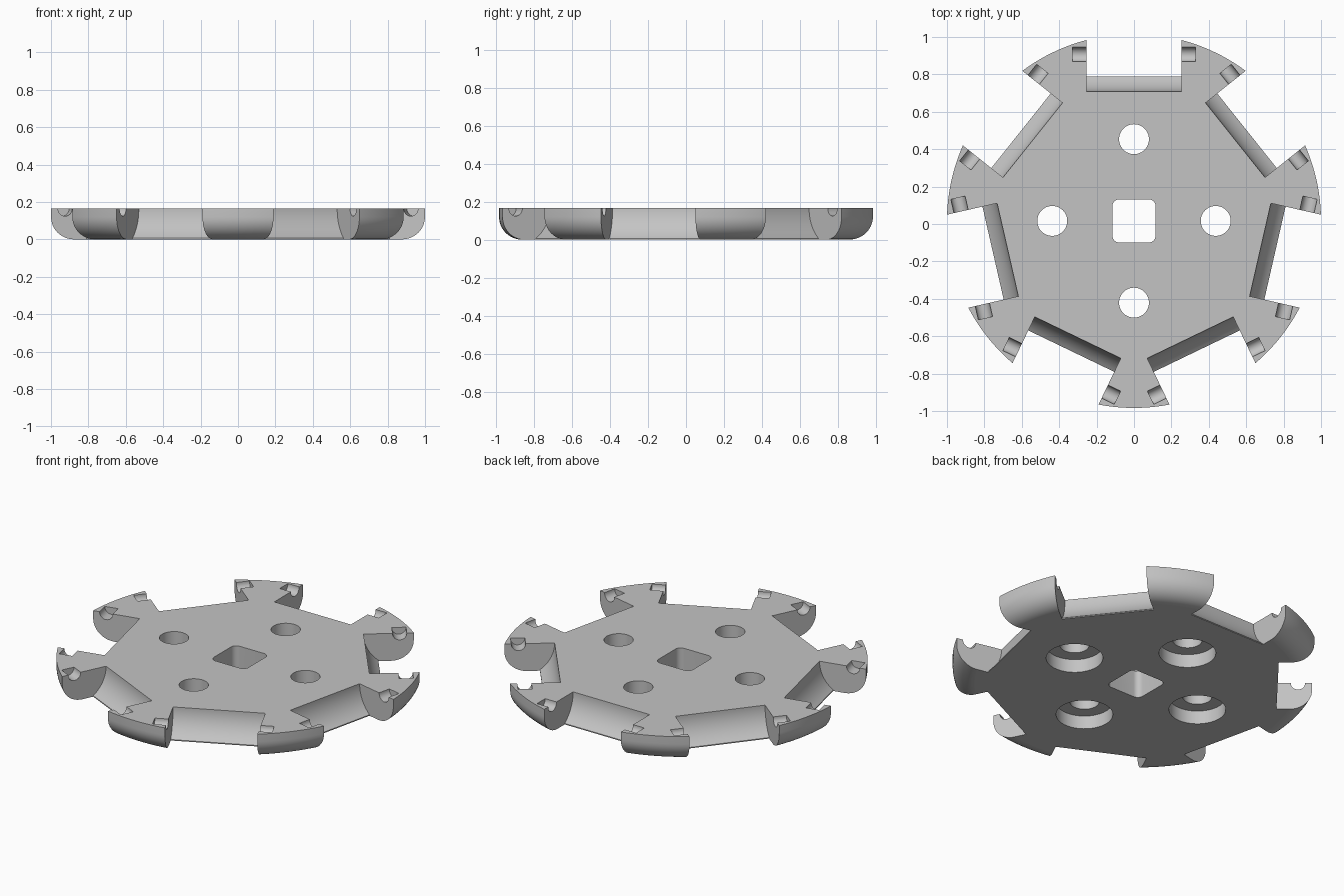
import bpy, bmesh
from math import pi, sin, cos, sqrt, radians
from mathutils import Matrix, Vector

old = bpy.data.objects.get("Cube")
if old:
    bpy.data.objects.remove(old, do_unlink=True)

H = 0.165          # plate thickness
R = 1.0            # outer radius
FILLET = 0.12      # rounding of the lower rim
ROLLERS = 7
AXLE = 0.89        # distance of roller axles from the centre
SLOT_HALF = 0.255  # half the slot length
Y_SHIFT = 0.0165   # centres the bounding box

grey = bpy.data.materials.new("plain grey")
grey.use_nodes = True
grey.diffuse_color = (0.55, 0.55, 0.55, 1)
grey.node_tree.nodes["Principled BSDF"].inputs["Base Color"].default_value = (0.55, 0.55, 0.55, 1)


def loft(bm, rings, matrix=Matrix()):
    """Closed solid through a list of equal-length point rings."""
    vs = [[bm.verts.new(matrix @ Vector(p)) for p in ring] for ring in rings]
    n = len(vs[0])
    faces = [bm.faces.new(vs[0]), bm.faces.new(vs[-1])]
    for a, b in zip(vs, vs[1:]):
        for i in range(n):
            j = (i + 1) % n
            faces.append(bm.faces.new((a[i], a[j], b[j], b[i])))
    bmesh.ops.recalc_face_normals(bm, faces=faces)


def lathe(bm, profile, segments, matrix=Matrix()):
    ring = [2 * pi * i / segments for i in range(segments)]
    loft(bm, [[(r * cos(a), r * sin(a), z) for a in ring] for r, z in profile], matrix)


def prism(bm, profile, x0, x1, matrix=Matrix()):
    """Extrude a (y, z) outline along x."""
    loft(bm, [[(x, y, z) for y, z in profile] for x in (x0, x1)], matrix)


def make_object(name, bm):
    mesh = bpy.data.meshes.new(name)
    bm.to_mesh(mesh)
    bm.free()
    ob = bpy.data.objects.new(name, mesh)
    bpy.context.collection.objects.link(ob)
    return ob


# Disc with a rounded lower rim
bm = bmesh.new()
rim = [(R - FILLET + FILLET * sin(t), FILLET - FILLET * cos(t))
       for t in (pi / 2 * i / 12 for i in range(13))]
lathe(bm, rim + [(R, H)], 168)
wheel = make_object("roller_wheel_plate", bm)
wheel.data.materials.append(grey)

turns = [Matrix.Rotation(2 * pi * k / ROLLERS, 4, 'Z') for k in range(ROLLERS)]

# Roller slots: concave inner wall, open to the outside
bm = bmesh.new()
cavity, lip = AXLE - 0.6925, 0.006
end = math_end = pi / 2 - (pi / 2 - 0.936)
steps = 14
drop = [(H - lip) * i / steps for i in range(steps + 1)]
wall = [(AXLE - sqrt(cavity ** 2 - d * d), H - d) for d in drop]
outline = [(wall[0][0], H + 0.1)] + wall + [(wall[-1][0], -0.1), (1.3, -0.1), (1.3, H + 0.1)]
for m in turns:
    prism(bm, outline, -SLOT_HALF, SLOT_HALF, m)
slots = make_object("slot_cutter", bm)

# Axle notches: open-topped round grooves on both sides of each slot
bm = bmesh.new()
pin = 0.039
notch = [(AXLE - pin * cos(t), H - 0.002 - pin * sin(t)) for t in (pi * i / 16 for i in range(17))]
notch += [(AXLE + pin, H + 0.1), (AXLE - pin, H + 0.1)]
for m in turns:
    for side in (-1, 1):
        prism(bm, notch, side * (SLOT_HALF - 0.05), side * 0.33, m)
notches = make_object("notch_cutter", bm)

# Counterbored bolt holes and the rounded square hub hole
bm = bmesh.new()
bore = [(0.155, -0.1), (0.155, 0.08), (0.08, 0.08), (0.08, H + 0.1)]
for k in range(4):
    m = Matrix.Rotation(pi / 2 * k, 4, 'Z') @ Matrix.Translation((0.437, 0, 0))
    lathe(bm, bore, 48, m)
corner, inset = 0.035, 0.115 - 0.035
square = []
for k in range(4):
    sx, sy = (1, -1, -1, 1)[k], (1, 1, -1, -1)[k]
    for i in range(9):
        a = pi / 2 * (k + i / 8)
        square.append((sx * inset + corner * cos(a), sy * inset + corner * sin(a)))
loft(bm, [[(x, y, z) for x, y in square] for z in (-0.1, H + 0.1)])
holes = make_object("hole_cutter", bm)

# Cut everything and bake the result
cutters = (slots, notches, holes)
for cutter in cutters:
    cutter.hide_render = True
    mod = wheel.modifiers.new(cutter.name, 'BOOLEAN')
    mod.operation, mod.solver, mod.object = 'DIFFERENCE', 'EXACT', cutter
bpy.context.view_layer.update()
baked = bpy.data.meshes.new_from_object(wheel.evaluated_get(bpy.context.evaluated_depsgraph_get()))
wheel.modifiers.clear()
wheel.data = baked
for cutter in cutters:
    bpy.data.objects.remove(cutter, do_unlink=True)
baked.transform(Matrix.Translation((0, Y_SHIFT, 0)))
baked.materials.clear()
baked.materials.append(grey)

# Smooth curves, crisp edges, flat top and bottom
for ob in bpy.context.selected_objects:
    ob.select_set(False)
wheel.select_set(True)
bpy.context.view_layer.objects.active = wheel
bpy.ops.object.shade_smooth_by_angle(angle=radians(30))
for face in baked.polygons:
    face.material_index = 0
    if abs(face.normal.z) > 0.999:
        face.use_smooth = False
